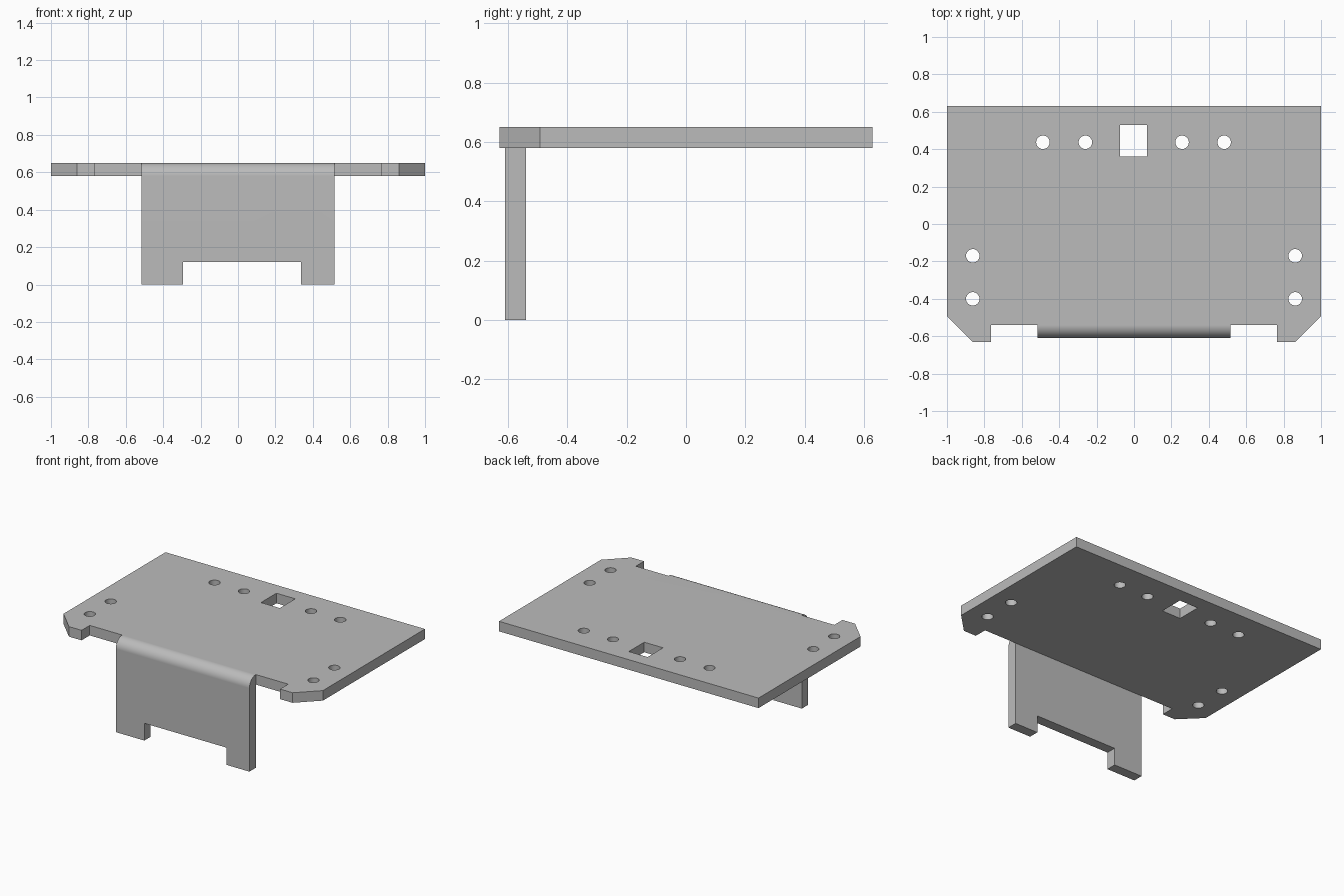
import bpy
import bmesh
from math import sin, cos, pi, radians
from mathutils import Vector

default = bpy.data.objects.get("Cube")
if default:
    bpy.data.objects.remove(default, do_unlink=True)

BOTTOM, TOP = 0.58, 0.65      # sheet heights
BEND_Y, GAUGE = -0.54, 0.07   # bend line and sheet thickness

steel = bpy.data.materials.new("grey_steel")
steel.use_nodes = True
colour = (0.5, 0.5, 0.5, 1)
steel.diffuse_color = colour
steel.node_tree.nodes["Principled BSDF"].inputs["Base Color"].default_value = colour


def prism(name, points, depth):
    """Closed solid: a planar outline swept along the depth vector."""
    bm = bmesh.new()
    face = bm.faces.new([bm.verts.new(p) for p in points])
    swept = bmesh.ops.extrude_face_region(bm, geom=[face])["geom"]
    bmesh.ops.translate(bm, vec=Vector(depth),
                        verts=[v for v in swept if isinstance(v, bmesh.types.BMVert)])
    bmesh.ops.recalc_face_normals(bm, faces=bm.faces[:])
    mesh = bpy.data.meshes.new(name)
    bm.to_mesh(mesh)
    bm.free()
    mesh.materials.append(steel)
    obj = bpy.data.objects.new(name, mesh)
    bpy.context.collection.objects.link(obj)
    return obj


def box(name, x0, x1, y0, y1, z0, z1):
    outline = [(x0, y0, z0), (x1, y0, z0), (x1, y1, z0), (x0, y1, z0)]
    return prism(name, outline, (0, 0, z1 - z0))


def activate(obj):
    bpy.ops.object.select_all(action='DESELECT')
    obj.select_set(True)
    bpy.context.view_layer.objects.active = obj


def combine(target, tool, operation):
    """Apply a boolean and discard the tool."""
    activate(target)
    mod = target.modifiers.new("boolean", 'BOOLEAN')
    mod.operation, mod.solver, mod.object = operation, 'EXACT', tool
    bpy.ops.object.modifier_apply(modifier=mod.name)
    bpy.data.objects.remove(tool, do_unlink=True)


# Top plate with chamfered front tabs beside the bend reliefs
right_half = [(0.515, BEND_Y), (0.765, BEND_Y), (0.765, -0.63),
              (0.862, -0.63), (1, -0.493), (1, 0.63)]
outline = right_half + [(-x, y) for x, y in reversed(right_half)]
bracket = prism("bracket", [(x, y, BOTTOM) for x, y in outline], (0, 0, GAUGE))

# Mounting holes and square slot
holes = [(-0.487, 0.437), (-0.26, 0.437), (0.257, 0.437), (0.482, 0.437)]
holes += [(side * 0.862, y) for side in (-1, 1) for y in (-0.17, -0.4)]
for hx, hy in holes:
    ring = [(hx + 0.036 * cos(2 * pi * i / 32), hy + 0.036 * sin(2 * pi * i / 32), 0.5)
            for i in range(32)]
    combine(bracket, prism("hole_cutter", ring, (0, 0, 0.3)), 'DIFFERENCE')
combine(bracket, box("slot_cutter", -0.075, 0.07, 0.36, 0.53, 0.5, 0.8), 'DIFFERENCE')

# Down-turned flange with a rounded outer bend
profile = [(BEND_Y, 0), (BEND_Y, TOP)]
for i in range(1, 13):
    a = pi / 2 * (1 + i / 12)
    profile.append((BEND_Y + GAUGE * cos(a), BOTTOM + GAUGE * sin(a)))
profile.append((BEND_Y - GAUGE, 0))
flange = prism("flange", [(-0.515, y, z) for y, z in profile], (1.03, 0, 0))
combine(flange, box("foot_cutter", -0.295, 0.338, -0.8, -0.4, -0.1, 0.12), 'DIFFERENCE')
combine(bracket, flange, 'UNION')

# Smooth bend and hole walls, crisp sheet edges
activate(bracket)
bpy.ops.object.shade_smooth_by_angle(angle=radians(30))
weighted = bracket.modifiers.new("weighted_normals", 'WEIGHTED_NORMAL')
weighted.keep_sharp = True
